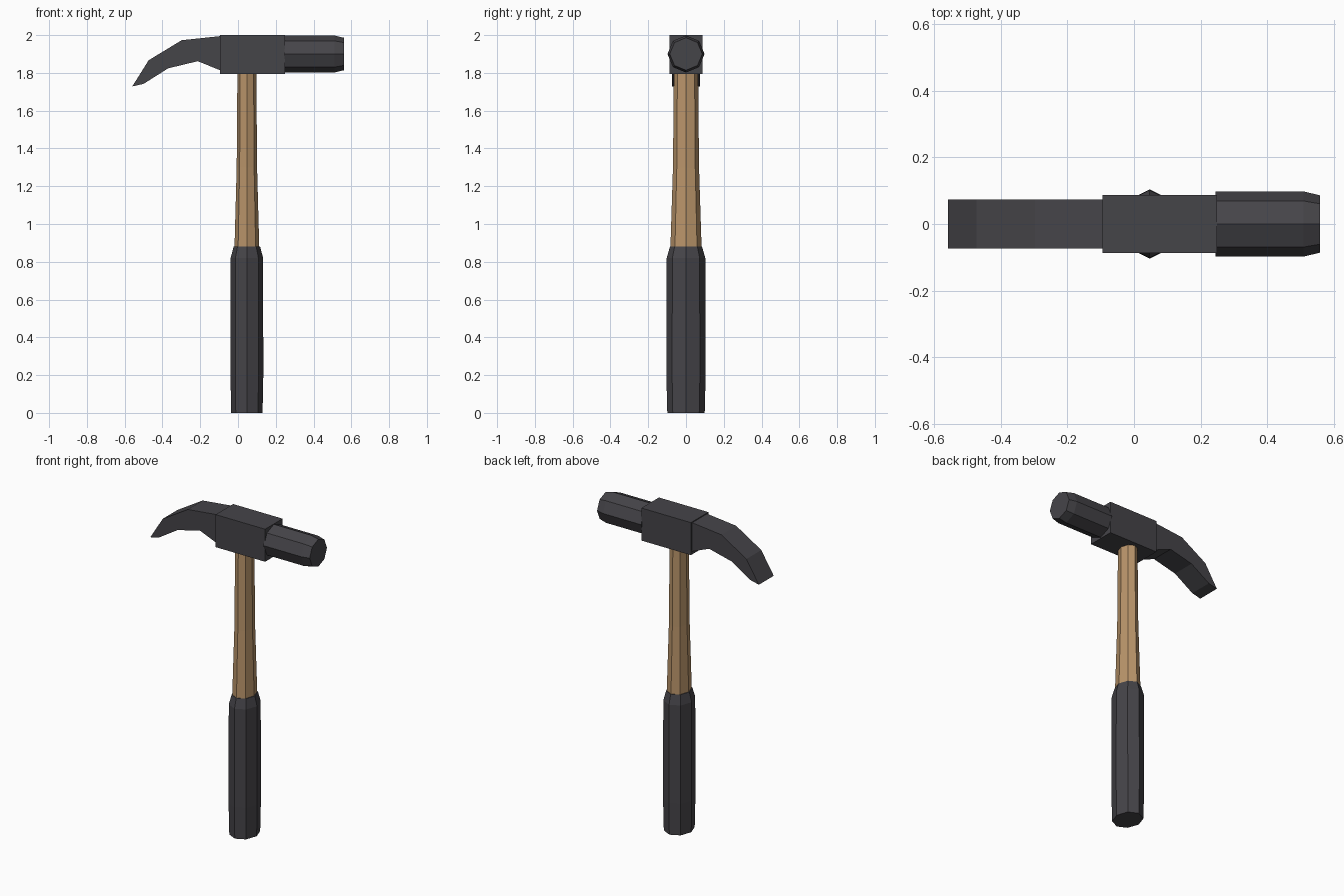
import bpy, bmesh, math
from mathutils import Vector

if "Cube" in bpy.data.objects:
    bpy.data.objects.remove(bpy.data.objects["Cube"])


def material(name, rgb):
    m = bpy.data.materials.new(name)
    m.diffuse_color = (*rgb, 1)
    m.use_nodes = True
    m.node_tree.nodes["Principled BSDF"].inputs["Base Color"].default_value = m.diffuse_color
    return m


DARK = material("dark_grey", (0.060, 0.058, 0.066))
WOOD = material("wood_brown", (0.49, 0.30, 0.145))


def finish(name, bm, mat):
    bmesh.ops.recalc_face_normals(bm, faces=bm.faces)
    mesh = bpy.data.meshes.new(name)
    bm.to_mesh(mesh)
    bm.free()
    mesh.materials.append(mat)
    obj = bpy.data.objects.new(name, mesh)
    bpy.context.collection.objects.link(obj)
    return obj


def loft(name, rings, place, mat, sides=8):
    """Skin elliptical rings (position, radius a, radius b) along an axis."""
    bm = bmesh.new()
    loops = []
    for t, a, b in rings:
        angles = [2 * math.pi * i / sides for i in range(sides)]
        loops.append([bm.verts.new(place(t, a * math.cos(q), b * math.sin(q)))
                      for q in angles])
    for lo, hi in zip(loops, loops[1:]):
        for i in range(sides):
            j = (i + 1) % sides
            bm.faces.new((lo[i], lo[j], hi[j], hi[i]))
    bm.faces.new(loops[0])
    bm.faces.new(loops[-1])
    return finish(name, bm, mat)


def extrude_profile(name, top, bottom, half_width, mat):
    """Strip between two matching x/z outlines, extruded across y."""
    bm = bmesh.new()
    sections = []
    for (x0, z0), (x1, z1) in zip(top, bottom):
        sections.append([bm.verts.new(p) for p in (
            (x0, -half_width, z0), (x0, half_width, z0),
            (x1, half_width, z1), (x1, -half_width, z1))])
    for s, e in zip(sections, sections[1:]):
        for i in range(4):
            j = (i + 1) % 4
            bm.faces.new((s[i], s[j], e[j], e[i]))
    bm.faces.new(sections[0])
    bm.faces.new(sections[-1])
    return finish(name, bm, mat)


HANDLE_X = 0.047


def upright(t, u, v):
    return Vector((HANDLE_X + u, v, t))


def sideways(t, u, v):
    return Vector((t, u, 1.9 + v))


# Rubber grip with a narrowed top edge
loft("grip", [(0, 0.083, 0.099), (0.2, 0.087, 0.104),
              (0.82, 0.086, 0.102), (0.88, 0.070, 0.085)], upright, DARK)

# Tapering wooden shaft
loft("shaft", [(0.86, 0.066, 0.083), (1.3, 0.054, 0.069),
               (1.82, 0.050, 0.064)], upright, WOOD)

# Central block of the head
extrude_profile("head_block", [(-0.095, 2.0), (0.25, 2.0)],
                [(-0.095, 1.795), (0.25, 1.795)], 0.087, DARK)

# Striking end with a bevelled face
loft("striker", [(0.245, 0.098, 0.098), (0.51, 0.098, 0.098),
                 (0.56, 0.086, 0.086)], sideways, DARK)

# Curved claw
extrude_profile("claw",
                [(-0.09, 1.995), (-0.298, 1.973), (-0.473, 1.867), (-0.56, 1.728)],
                [(-0.09, 1.812), (-0.213, 1.862), (-0.37, 1.824), (-0.50, 1.742)],
                0.074, DARK)
